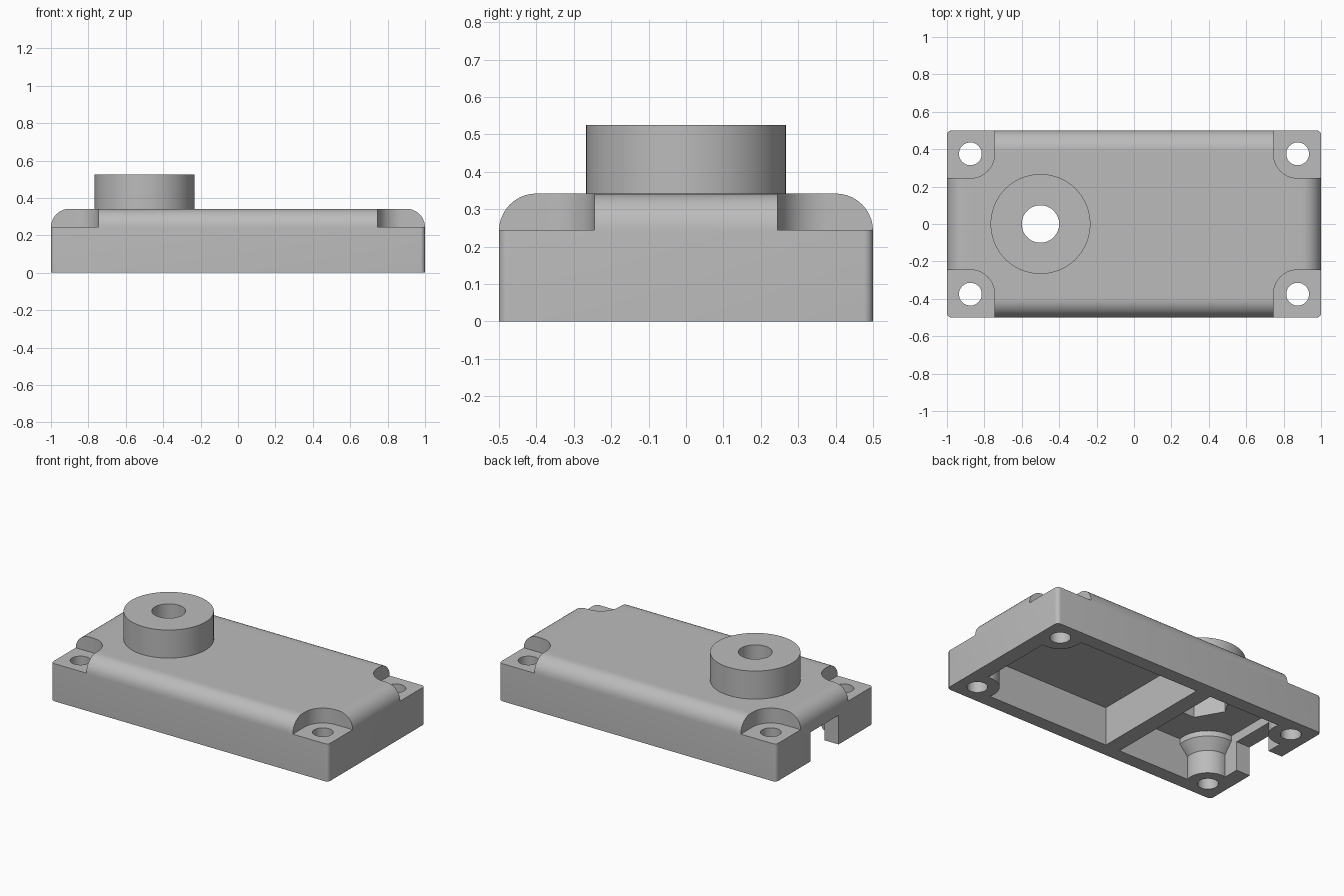
import bpy, bmesh, math

if "Cube" in bpy.data.objects:
    bpy.data.objects.remove(bpy.data.objects["Cube"], do_unlink=True)

grey = bpy.data.materials.new("mid_grey")
grey.use_nodes = True
colour = (0.5, 0.5, 0.5, 1)
grey.diffuse_color = colour
grey.node_tree.nodes["Principled BSDF"].inputs["Base Color"].default_value = colour


def ring(cx, cy, hx, hy, r, z, n=6):
    """Rounded rectangle outline at height z."""
    pts = []
    for k, (sx, sy) in enumerate([(1, 1), (-1, 1), (-1, -1), (1, -1)]):
        for i in range(n + 1):
            a = math.pi / 2 * (k + i / n)
            pts.append((cx + sx * (hx - r) + r * math.cos(a),
                        cy + sy * (hy - r) + r * math.sin(a), z))
    return pts


def loft(name, loops):
    """Closed solid through a stack of matching outlines."""
    bm = bmesh.new()
    rows = [[bm.verts.new(p) for p in loop] for loop in loops]
    n = len(rows[0])
    for low, high in zip(rows, rows[1:]):
        for i in range(n):
            j = (i + 1) % n
            bm.faces.new((low[i], low[j], high[j], high[i]))
    bm.faces.new(rows[0][::-1])
    bm.faces.new(rows[-1])
    bmesh.ops.recalc_face_normals(bm, faces=bm.faces)
    mesh = bpy.data.meshes.new(name)
    bm.to_mesh(mesh)
    bm.free()
    obj = bpy.data.objects.new(name, mesh)
    bpy.context.collection.objects.link(obj)
    mesh.materials.append(grey)
    return obj


def box(name, x0, x1, y0, y1, z0, z1):
    return loft(name, [[(x0, y0, z), (x1, y0, z), (x1, y1, z), (x0, y1, z)]
                       for z in (z0, z1)])


def turned(name, cx, cy, profile, sides=48):
    """Round solid from (radius, height) pairs."""
    turn = 2 * math.pi / sides
    return loft(name, [[(cx + r * math.cos(i * turn), cy + r * math.sin(i * turn), z)
                        for i in range(sides)] for r, z in profile])


def combine(target, tool, operation="DIFFERENCE"):
    mod = target.modifiers.new("cut", "BOOLEAN")
    mod.operation = operation
    mod.solver = "EXACT"
    mod.object = tool
    bpy.context.view_layer.objects.active = target
    bpy.ops.object.modifier_apply(modifier=mod.name)
    bpy.data.objects.remove(tool, do_unlink=True)


HEIGHT, FILLET, FLOOR, CEILING = 0.342, 0.1, 0.245, 0.25
corners = [(sx, sy) for sx in (-1, 1) for sy in (-1, 1)]

# Housing with rounded top edges
loops = [ring(0, 0, 1, 0.5, 0.025, 0)]
for i in range(11):
    a = math.pi / 2 * i / 10
    inset = FILLET * (1 - math.cos(a))
    loops.append(ring(0, 0, 1 - inset, 0.5 - inset, 0.025,
                      HEIGHT - FILLET + FILLET * math.sin(a)))
housing = loft("housing", loops)

# Raised round boss
combine(housing, turned("boss", -0.5, 0, [(0.267, 0.3), (0.267, 0.525)], 64), "UNION")

# Two hollow chambers, leaving a dividing rib and flared screw posts
for x0, x1 in ((-0.9, -0.235), (-0.13, 0.9)):
    chamber = box("chamber", x0, x1, -0.41, 0.41, -0.05, CEILING)
    for sx, sy in corners:
        if sx * (x0 + x1) > 0:
            post = turned("post", sx * 0.875, sy * 0.375,
                          [(0.13, -0.1), (0.13, 0.15), (0.185, 0.215), (0.185, 0.3)])
            combine(chamber, post)
    combine(housing, chamber)

# Corner recesses and screw holes
for sx, sy in corners:
    combine(housing, loft("recess", [ring(sx * 0.975, sy * 0.475, 0.23, 0.23, 0.13, z, 10)
                                     for z in (FLOOR, 0.6)]))
    combine(housing, turned("screw_hole", sx * 0.875, sy * 0.375,
                            [(0.061, -0.1), (0.061, 0.6)], 32))

# Shaft hole with a six-sided nut seat below
combine(housing, turned("shaft_hole", -0.5, 0, [(0.1, 0.1), (0.1, 0.7)]))
combine(housing, turned("nut_seat", -0.5, 0, [(0.19, 0.2), (0.19, 0.4)], 6))

# Cable notch in the end wall
combine(housing, box("notch", -1.1, -0.85, -0.145, 0.145, -0.1, 0.19))

bpy.ops.object.select_all(action="DESELECT")
housing.select_set(True)
bpy.context.view_layer.objects.active = housing
bpy.ops.object.shade_smooth_by_angle(angle=math.radians(30))
